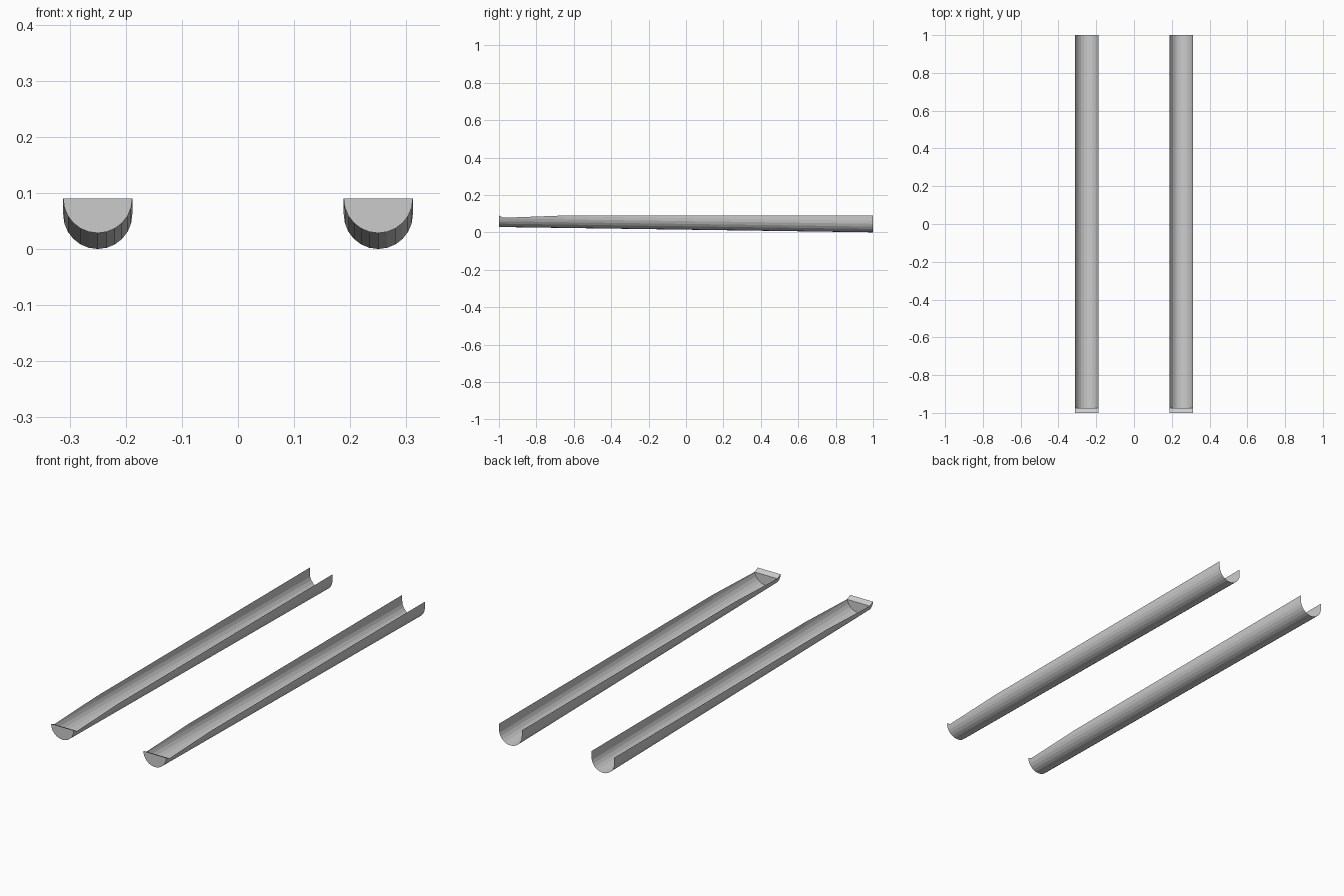
import bpy, bmesh, math

if "Cube" in bpy.data.objects:
    bpy.data.objects.remove(bpy.data.objects["Cube"])

R = 0.0616        # channel radius
SEG = 12          # facets across the half round
TOP = 0.09        # rim height
# (y, rim height): front lip, dip behind the lip, end of the ramp, open back end
STATIONS = [(-1.0, TOP), (-0.975, 0.078), (-0.65, TOP), (1.0, TOP)]


def section(bm, x, y, top):
    # U section whose round bottom drops towards the back
    zc = R + (TOP - R) * (1 - y) / 2
    pts = [(-R, top)]
    for i in range(SEG + 1):
        a = math.pi + math.pi * i / SEG
        pts.append((R * math.cos(a), min(top, zc + R * math.sin(a))))
    pts.append((R, top))
    return [bm.verts.new((x + px, y, pz)) for px, pz in pts]


def channel(name, x):
    bm = bmesh.new()
    rings = [section(bm, x, y, top) for y, top in STATIONS]
    # half-round trough
    for a, b in zip(rings, rings[1:]):
        for i in range(len(a) - 1):
            bm.faces.new((a[i], a[i + 1], b[i + 1], b[i]))
    # solid end stop at the front: outer cap, inner cap and sloped lip
    bm.faces.new(rings[0])
    bm.faces.new(rings[1])
    bm.faces.new((rings[0][0], rings[0][-1], rings[1][-1], rings[1][0]))
    bmesh.ops.remove_doubles(bm, verts=bm.verts, dist=1e-5)
    bmesh.ops.recalc_face_normals(bm, faces=bm.faces)
    me = bpy.data.meshes.new(name)
    bm.to_mesh(me)
    bm.free()
    bpy.context.collection.objects.link(bpy.data.objects.new(name, me))


# pair of ramps
channel("left_channel", -0.25)
channel("right_channel", 0.25)
